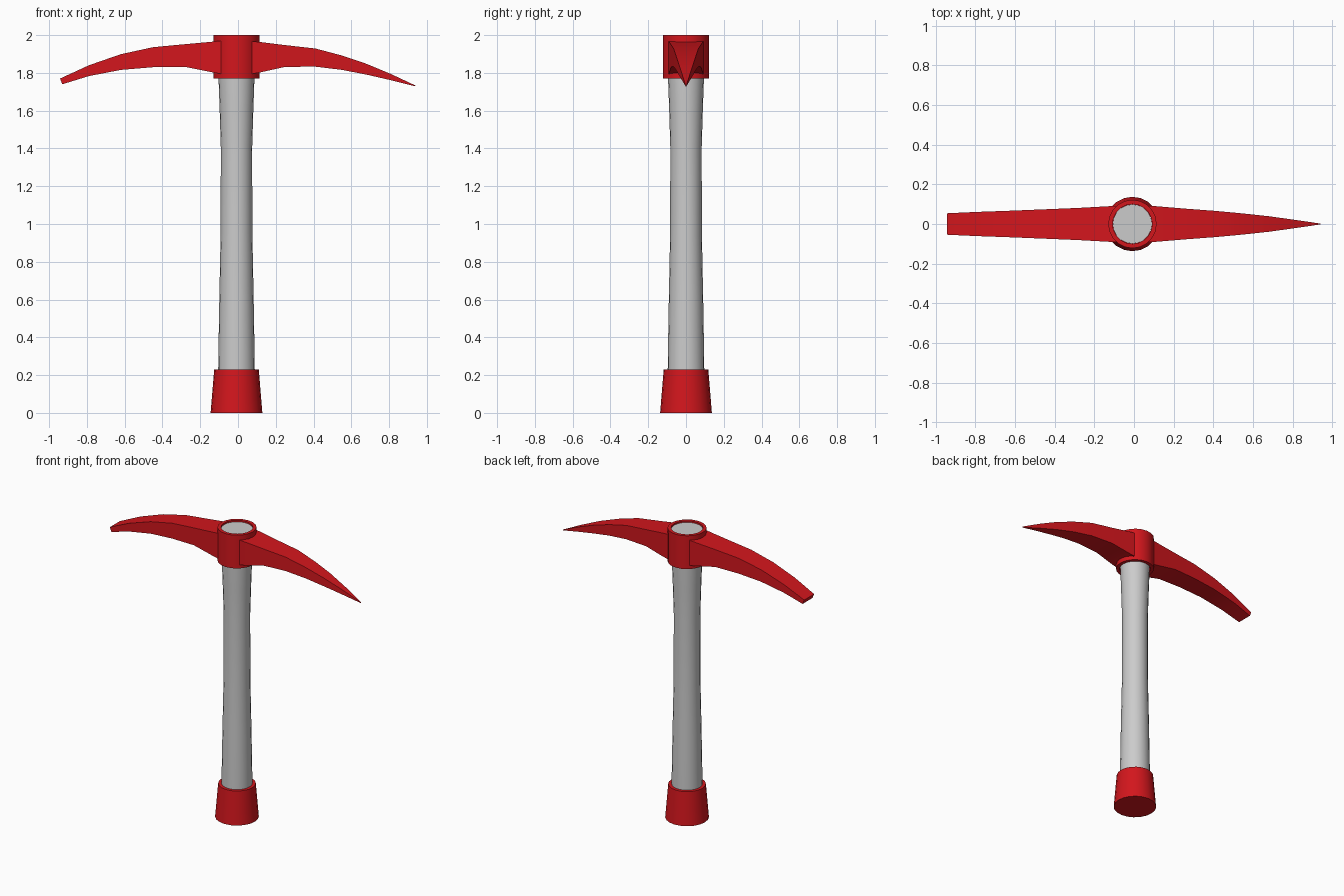
import bpy, bmesh, math

if "Cube" in bpy.data.objects:
    bpy.data.objects.remove(bpy.data.objects["Cube"])

CX = -0.008  # axis of the shaft
SIDES = 20

red = bpy.data.materials.new("red_paint")
red.diffuse_color = (0.65, 0.008, 0.012, 1)
red.use_nodes = True
red.node_tree.nodes["Principled BSDF"].inputs["Base Color"].default_value = red.diffuse_color


def finish(name, bm, mat=None, angle=30):
    bmesh.ops.recalc_face_normals(bm, faces=bm.faces)
    me = bpy.data.meshes.new(name)
    bm.to_mesh(me)
    bm.free()
    ob = bpy.data.objects.new(name, me)
    bpy.context.collection.objects.link(ob)
    if mat:
        me.materials.append(mat)
    bpy.ops.object.select_all(action='DESELECT')
    ob.select_set(True)
    bpy.context.view_layer.objects.active = ob
    bpy.ops.object.shade_smooth_by_angle(angle=math.radians(angle))
    return ob


def loft(bm, rings, cap, closed=False):
    loops = [[bm.verts.new(p) for p in ring] for ring in rings]
    pairs = list(zip(loops, loops[1:]))
    if closed:
        pairs.append((loops[-1], loops[0]))
    for a, b in pairs:
        n = len(a)
        for i in range(n):
            j = (i + 1) % n
            bm.faces.new((a[i], a[j], b[j], b[i]))
    if cap:
        bm.faces.new(loops[0])
        bm.faces.new(loops[-1])


def turned(name, profile, mat=None, cap=True, closed=False):
    """Revolve (radius, z) points about the shaft axis."""
    bm = bmesh.new()
    step = 2 * math.pi / SIDES
    rings = [[(CX + r * math.cos(i * step), r * math.sin(i * step), z)
              for i in range(SIDES)] for r, z in profile]
    loft(bm, rings, cap, closed)
    return finish(name, bm, mat)


def arm(name, stations, mat):
    """Rectangular blade from (x top, z top, x bottom, z bottom, half width)."""
    bm = bmesh.new()
    rings = [[(xt, -w, zt), (xt, w, zt), (xb, w, zb), (xb, -w, zb)]
             for xt, zt, xb, zb, w in stations]
    loft(bm, rings, True)
    return finish(name, bm, mat)


# Shaft, slightly waisted
turned("handle", [(0.097, 0.2), (0.096, 0.3), (0.091, 0.6), (0.084, 0.95),
                  (0.083, 1.4), (0.089, 1.6), (0.095, 1.77), (0.099, 1.99)])

# Flared foot of the shaft
turned("handle_grip", [(0.137, 0), (0.118, 0.23), (0.09, 0.23)], red)

# Collar around the top of the shaft
turned("head_collar", [(0.122, 1.77), (0.122, 2.0), (0.1, 2.0), (0.1, 1.77)],
       red, cap=False, closed=True)

# Pointed arm
arm("pick_point", [
    (0.075, 1.967, 0.075, 1.795, 0.092),
    (0.12, 1.963, 0.12, 1.803, 0.089),
    (0.25, 1.947, 0.25, 1.832, 0.078),
    (0.41, 1.929, 0.41, 1.833, 0.066),
    (0.55, 1.892, 0.55, 1.816, 0.053),
    (0.68, 1.848, 0.68, 1.791, 0.039),
    (0.81, 1.794, 0.81, 1.761, 0.021),
    (0.94, 1.733, 0.938, 1.729, 0.002)], red)

# Chisel arm
arm("chisel_blade", [
    (-0.09, 1.97, -0.09, 1.795, 0.092),
    (-0.135, 1.965, -0.135, 1.803, 0.089),
    (-0.28, 1.952, -0.28, 1.832, 0.081),
    (-0.45, 1.936, -0.45, 1.83, 0.074),
    (-0.62, 1.899, -0.62, 1.816, 0.067),
    (-0.79, 1.84, -0.79, 1.783, 0.061),
    (-0.942, 1.77, -0.93, 1.74, 0.054)], red)
